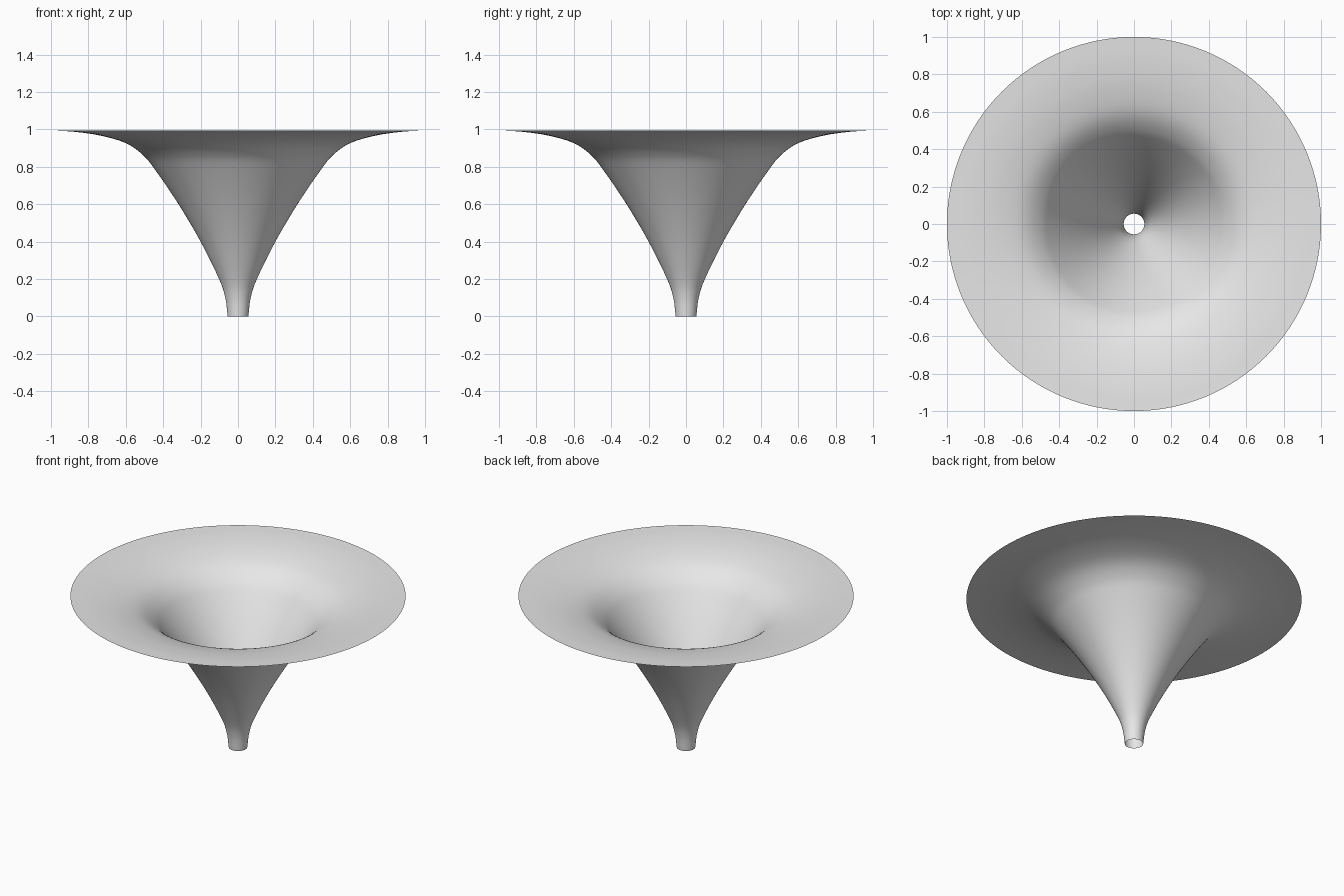
import bpy, bmesh, math
from mathutils import Vector

cube = bpy.data.objects.get("Cube")
if cube:
    bpy.data.objects.remove(cube, do_unlink=True)

SEGMENTS = 128
STEPS = 6

# Funnel outline as (radius, height), from the narrow throat to the flat rim
OUTLINE = [(0.055, 0), (0.068, 0.1), (0.101, 0.2), (0.2, 0.4), (0.318, 0.6),
           (0.44, 0.78), (0.51, 0.865), (0.6, 0.927), (0.73, 0.966),
           (0.87, 0.987), (1, 0.995)]


def smooth_path(points, steps):
    """Catmull-Rom curve through the given points."""
    pts = [Vector((r, 0, z)) for r, z in points]
    pts = [2 * pts[0] - pts[1]] + pts + [2 * pts[-1] - pts[-2]]
    path = []
    for a, b, c, d in zip(pts, pts[1:], pts[2:], pts[3:]):
        for i in range(steps):
            t = i / steps
            path.append(0.5 * (2 * b + (c - a) * t
                               + (2 * a - 5 * b + 4 * c - d) * t ** 2
                               + (3 * b - a - 3 * c + d) * t ** 3))
    return path + [pts[-2]]


# Plain grey material
grey = bpy.data.materials.new("light_grey")
grey.use_nodes = True
grey.diffuse_color = (0.8, 0.8, 0.8, 1)
grey.node_tree.nodes["Principled BSDF"].inputs["Base Color"].default_value = (0.8, 0.8, 0.8, 1)

# Open single-skin funnel: the outline spun round the vertical axis
bm = bmesh.new()
verts = [bm.verts.new(p) for p in smooth_path(OUTLINE, STEPS)]
edges = [bm.edges.new(pair) for pair in zip(verts, verts[1:])]
bmesh.ops.spin(bm, geom=verts + edges, cent=(0, 0, 0), axis=(0, 0, 1),
               angle=2 * math.pi, steps=SEGMENTS)
bmesh.ops.remove_doubles(bm, verts=bm.verts, dist=0.0001)

# Faces look up into the funnel
bm.normal_update()
down = [f for f in bm.faces if f.normal.z < 0]
bmesh.ops.reverse_faces(bm, faces=down)
for face in bm.faces:
    face.smooth = True

mesh = bpy.data.meshes.new("funnel")
bm.to_mesh(mesh)
bm.free()
mesh.materials.append(grey)
funnel = bpy.data.objects.new("funnel", mesh)
bpy.context.collection.objects.link(funnel)
